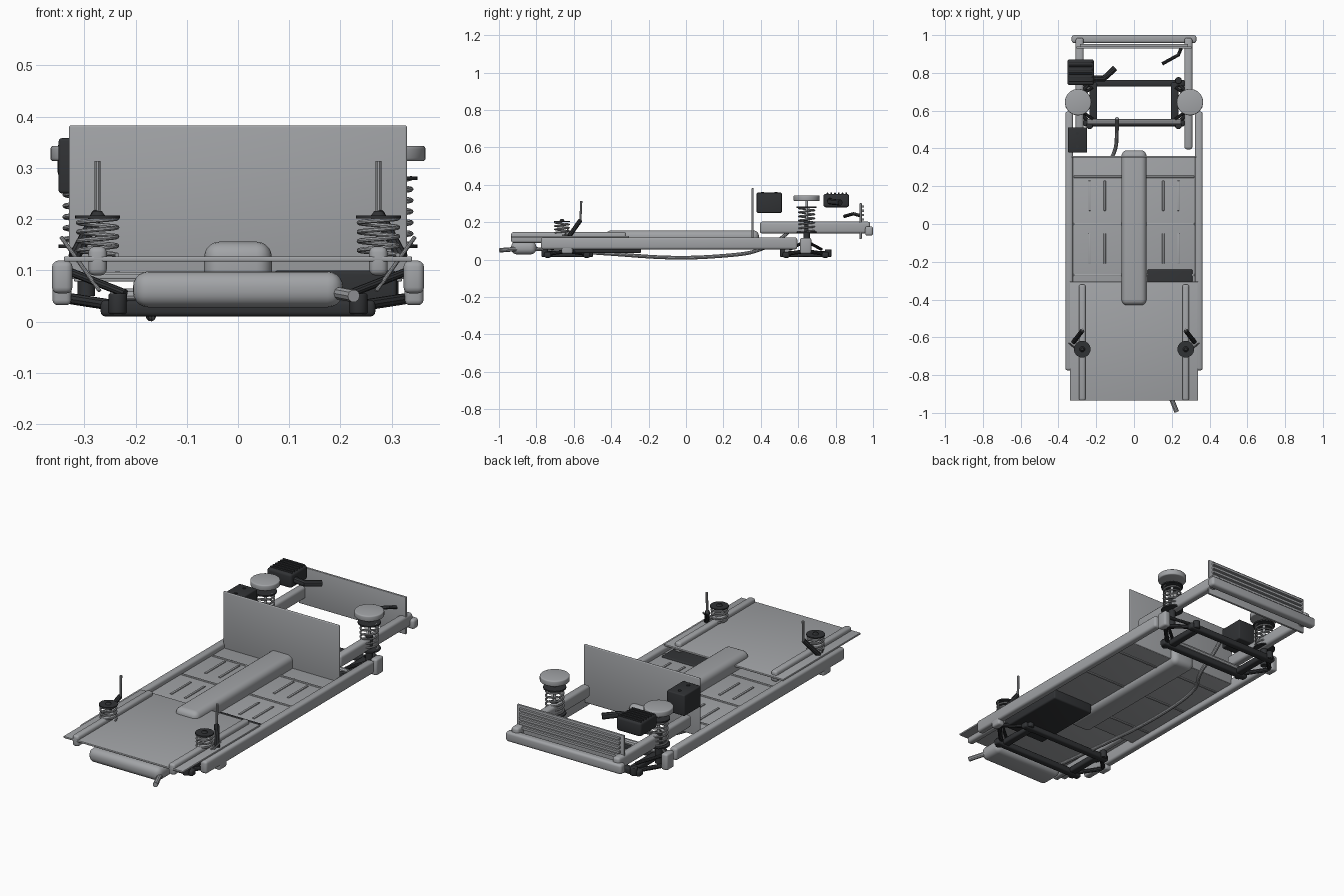
import bpy, bmesh, math
from mathutils import Vector

if "Cube" in bpy.data.objects:
    bpy.data.objects.remove(bpy.data.objects["Cube"])


def material(name, rgb):
    m = bpy.data.materials.new(name)
    m.diffuse_color = (*rgb, 1)
    m.use_nodes = True
    m.node_tree.nodes["Principled BSDF"].inputs["Base Color"].default_value = m.diffuse_color
    return m


dark = material("dark_metal", (0.03, 0.032, 0.035))
grey = material("grey_metal", (0.36, 0.37, 0.385))


def finish(ob, mat):
    ob.data.materials.append(mat)
    bpy.ops.object.select_all(action='DESELECT')
    ob.select_set(True)
    bpy.context.view_layer.objects.active = ob
    bpy.ops.object.shade_smooth_by_angle(angle=math.radians(35))
    return ob


def from_bm(name, bm, mat):
    me = bpy.data.meshes.new(name)
    bm.to_mesh(me)
    bm.free()
    ob = bpy.data.objects.new(name, me)
    bpy.context.collection.objects.link(ob)
    return finish(ob, mat)


def box(name, xs, ys, zs, bevel=0.004, mat=grey, seg=3):
    bm = bmesh.new()
    bmesh.ops.create_cube(bm, size=1)
    for v in bm.verts:
        v.co = [a[0] + (a[1] - a[0]) * (c + 0.5)
                for a, c in zip((sorted(xs), sorted(ys), sorted(zs)), v.co)]
    if bevel:
        bmesh.ops.bevel(bm, geom=bm.edges[:], offset=bevel, segments=seg,
                        profile=0.5, affect='EDGES', clamp_overlap=True)
    return from_bm(name, bm, mat)


def cyl(name, loc, r, h, mat=grey, r2=None, bevel=0.0):
    bm = bmesh.new()
    bmesh.ops.create_cone(bm, cap_ends=True, segments=32, radius1=r,
                          radius2=r if r2 is None else r2, depth=h)
    if bevel:
        rim = [e for e in bm.edges if abs(e.verts[0].co.z - e.verts[1].co.z) < 1e-5]
        bmesh.ops.bevel(bm, geom=rim, offset=bevel, segments=3, profile=0.5, affect='EDGES')
    bmesh.ops.translate(bm, verts=bm.verts, vec=Vector(loc))
    return from_bm(name, bm, mat)


def tube(name, pts, r, mat=grey, smooth=False, res=3):
    cu = bpy.data.curves.new(name, 'CURVE')
    cu.dimensions = '3D'
    cu.bevel_depth, cu.bevel_resolution, cu.use_fill_caps = r, res, True
    sp = cu.splines.new('NURBS' if smooth else 'POLY')
    sp.points.add(len(pts) - 1)
    if smooth:
        sp.order_u, sp.use_endpoint_u, sp.resolution_u = 3, True, 6
    for p, c in zip(sp.points, pts):
        p.co = (*c, 1)
    ob = bpy.data.objects.new(name, cu)
    bpy.context.collection.objects.link(ob)
    bpy.ops.object.select_all(action='DESELECT')
    ob.select_set(True)
    bpy.context.view_layer.objects.active = ob
    bpy.ops.object.convert(target='MESH')
    return finish(bpy.context.object, mat)


def coil(name, x, y, z0, z1, r, turns, wire=0.0045):
    n = turns * 20
    tube(name, [(x + r * math.cos(i * math.tau / 20), y + r * math.sin(i * math.tau / 20),
                 z0 + (z1 - z0) * i / n) for i in range(n + 1)], wire, res=2)


# flat floor pan with ribs and embossed beads
box("floor_pan", (-0.326, 0.326), (-0.40, 0.358), (0.083, 0.093), 0.002)
for s in (-1, 1):
    for i, y in enumerate((-0.27, 0.0, 0.25)):
        box(f"floor_rib_{i}_{s}", (s * 0.066, s * 0.32), (y - 0.006, y + 0.006), (0.078, 0.097), 0.003)
    for j, x in enumerate((0.155, 0.235)):
        for k, y in enumerate((-0.13, 0.15)):
            box(f"floor_bead_{s}_{j}_{k}", (s * x - 0.006, s * x + 0.006), (y - 0.08, y + 0.08),
                (0.091, 0.098), 0.003)

# central tunnel, firewall, tank
box("tunnel", (-0.066, 0.066), (-0.43, 0.39), (0.055, 0.156), 0.03, seg=5)
box("firewall", (-0.33, 0.33), (0.351, 0.361), (0.085, 0.383), 0.004)
box("tank", (0.07, 0.31), (-0.62, -0.24), (0.035, 0.10), 0.008, dark)

# front deck, muffler, tail pipe and exhaust
box("front_deck", (-0.34, 0.34), (-0.935, -0.305), (0.117, 0.127), 0.003)
box("muffler", (-0.205, 0.205), (-0.935, -0.80), (0.028, 0.098), 0.03, seg=5)
tube("tail_pipe", [(0.18, -0.87, 0.055), (0.20, -0.93, 0.055), (0.226, -0.995, 0.05)], 0.0125)
tube("exhaust_pipe", [(-0.09, 0.56, 0.16), (-0.09, 0.50, 0.10), (-0.095, 0.38, 0.045), (-0.17, 0.28, 0.025),
                      (-0.17, -0.05, 0.004), (-0.17, -0.45, 0.035), (-0.15, -0.85, 0.06)],
     0.010, smooth=True)

for s, side in ((-1, "left"), (1, "right")):
    # body sills and rails
    box(f"sill_{side}", (s * 0.323, s * 0.363), (-0.775, 0.595), (0.055, 0.119), 0.012)
    box(f"front_rail_{side}", (s * 0.256, s * 0.292), (-0.935, -0.32), (0.09, 0.147), 0.012)
    box(f"rear_rail_{side}", (s * 0.267, s * 0.309), (0.395, 0.985), (0.14, 0.203), 0.013)

    # front suspension
    x = s * 0.274
    cyl(f"front_spring_seat_{side}", (x, -0.663, 0.204), 0.044, 0.006, dark)
    cyl(f"front_bump_stop_{side}", (x, -0.663, 0.209), 0.018, 0.014, dark, 0.008)
    coil(f"front_spring_{side}", x, -0.663, 0.13, 0.202, 0.038, 4)
    tube(f"front_damper_{side}", [(s * 0.32, -0.625, 0.125), (x, -0.565, 0.21)], 0.012, dark)
    tube(f"front_damper_rod_{side}", [(x, -0.565, 0.20), (x, -0.56, 0.313)], 0.006)
    tube(f"front_link_{side}", [(s * 0.27, -0.69, 0.06), (s * 0.345, -0.63, 0.165)], 0.004)

    # rear coilover tower
    x = s * 0.296
    cyl(f"rear_tower_{side}", (x, 0.645, 0.328), 0.07, 0.03, bevel=0.006)
    coil(f"rear_spring_{side}", x, 0.645, 0.15, 0.28, 0.042, 6)
    for z in (0.147, 0.28):
        cyl(f"rear_spring_seat_{side}_{z}", (x, 0.645, z), 0.054, 0.007, dark)
    cyl(f"rear_damper_{side}", (x, 0.645, 0.13), 0.017, 0.16, dark)
    cyl(f"rear_damper_rod_{side}", (x, 0.645, 0.25), 0.007, 0.14)

# suspension subframes, front and rear
for name, c in (("front", -0.635), ("rear", 0.64)):
    for d in (-0.105, 0.105):
        box(f"{name}_crossmember_{d}", (-0.268, 0.268), (c + d - 0.018, c + d + 0.018),
            (0.01, 0.042), 0.009, dark)
    for s, side in ((-1, "left"), (1, "right")):
        box(f"{name}_subframe_leg_{side}", (s * 0.195, s * 0.235), (c - 0.11, c + 0.11),
            (0.015, 0.045), 0.008, dark)
        for d in (-0.12, 0.12):
            tube(f"{name}_lower_arm_{side}_{d}", [(s * 0.22, c + d, 0.028), (s * 0.335, c, 0.046)], 0.011, dark)
            tube(f"{name}_upper_arm_{side}_{d}", [(s * 0.22, c + d * 0.7, 0.055), (s * 0.335, c, 0.10)], 0.008, dark)
            cyl(f"{name}_bushing_{side}_{d}", (s * 0.235, c + d, 0.035), 0.018, 0.04, dark, bevel=0.004)
        box(f"{name}_hub_{side}", (s * 0.325, s * 0.362), (c - 0.03, c + 0.03), (0.032, 0.116), 0.01)
# light rack in front of the rear subframe
tube("rear_tie_bar", [(-0.25, 0.54, 0.05), (0.25, 0.54, 0.05)], 0.015)

# rear bumper and louvred panel
box("rear_bumper", (-0.33, 0.33), (0.958, 1.0), (0.128, 0.178), 0.012)
box("rear_panel", (-0.305, 0.305), (0.928, 0.94), (0.11, 0.302), 0.003)
for i in range(5):
    z = 0.186 + i * 0.023
    box(f"panel_slat_{i}", (-0.285, 0.285), (0.938, 0.952), (z, z + 0.012), 0)

# battery with posts
box("battery", (-0.35, -0.248), (0.378, 0.512), (0.25, 0.358), 0.006, dark)
for y in (0.41, 0.48):
    cyl(f"battery_post_{y}", (-0.3, y, 0.358), 0.008, 0.006, dark)

# ribbed air filter box with snorkel
box("filter_box", (-0.352, -0.212), (0.735, 0.872), (0.28, 0.352), 0.012, dark)
for i in range(6):
    y = 0.752 + i * 0.02
    box(f"filter_rib_{i}", (-0.345, -0.22), (y, y + 0.009), (0.347, 0.358), 0.003, dark)
tube("filter_snorkel", [(-0.23, 0.77, 0.315), (-0.16, 0.77, 0.31), (-0.10, 0.825, 0.305)], 0.016, dark)

# bent rear lever
tube("rear_lever", [(0.15, 0.848, 0.232), (0.235, 0.895, 0.245), (0.25, 0.932, 0.235)], 0.009, dark)
